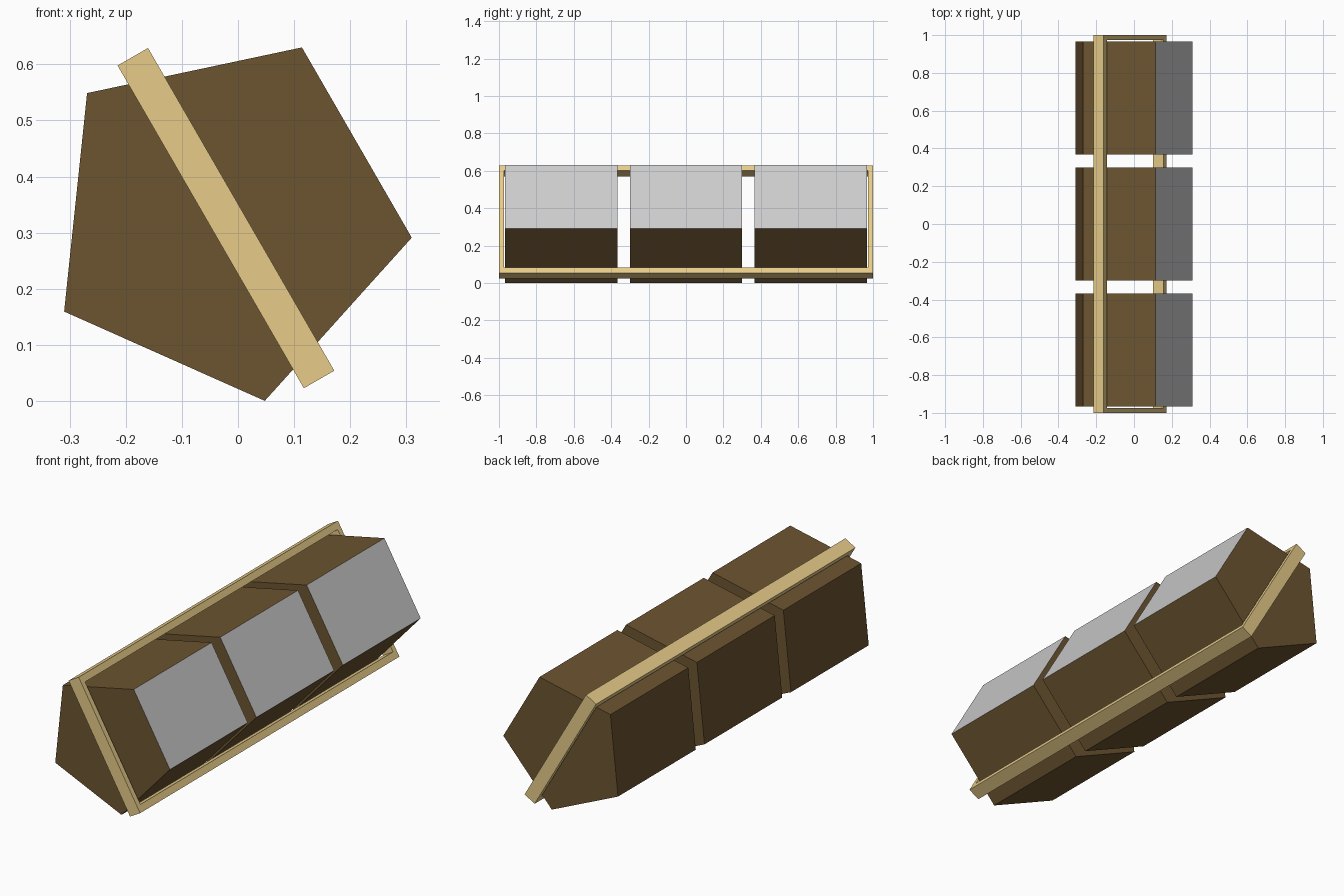
import bpy, bmesh
from math import radians, cos, sin
from mathutils import Matrix

if "Cube" in bpy.data.objects:
    bpy.data.objects.remove(bpy.data.objects["Cube"])

# The whole unit leans back 30 degrees around the block axis
TILT = Matrix.Translation((-0.0215, 0, 0.326)) @ Matrix.Rotation(radians(-30), 4, 'Y')
R = 0.333


def material(name, rgb):
    m = bpy.data.materials.new(name)
    m.diffuse_color = (*rgb, 1)
    m.use_nodes = True
    m.node_tree.nodes["Principled BSDF"].inputs["Base Color"].default_value = m.diffuse_color
    return m


gold = material("light_wood", (0.80, 0.60, 0.25))
brown = material("dark_wood", (0.15, 0.09, 0.03))
grey = material("pale_face", (0.6, 0.6, 0.6))


def finish(name, bm, mats):
    bmesh.ops.recalc_face_normals(bm, faces=bm.faces)
    bm.transform(TILT)
    me = bpy.data.meshes.new(name)
    bm.to_mesh(me)
    bm.free()
    for m in mats:
        me.materials.append(m)
    ob = bpy.data.objects.new(name, me)
    bpy.context.collection.objects.link(ob)


def extrude_profile(bm, pts, depth):
    face = bm.faces.new([bm.verts.new(p) for p in pts])
    ext = bmesh.ops.extrude_face_region(bm, geom=[face])
    verts = [v for v in ext["geom"] if isinstance(v, bmesh.types.BMVert)]
    bmesh.ops.translate(bm, verts=verts, vec=depth)


# Three five-sided blocks, each with one pale face
for i, y in enumerate((-0.967, -0.3, 0.367)):
    bm = bmesh.new()
    angles = [radians(36 + 72 * k) for k in range(5)]
    extrude_profile(bm, [(R * cos(a), y, R * sin(a)) for a in angles], (0, 0.6, 0))
    for f in bm.faces:
        c = f.calc_center_median()
        f.material_index = int(c.x > 0.2)
    finish(f"block_{i + 1}", bm, [brown, grey])

# Rectangular frame around the blocks: bridged outer and inner loops
H, T, RAIL, END = 0.332, 0.0313, 0.033, 0.026
bm = bmesh.new()
signs = ((-1, -1), (1, -1), (1, 1), (-1, 1))
outer = [bm.verts.new((-T, sy, sz * H)) for sy, sz in signs]
inner = [bm.verts.new((-T, sy * (1 - END), sz * (H - RAIL))) for sy, sz in signs]
ring = [bm.faces.new((outer[k], outer[(k + 1) % 4], inner[(k + 1) % 4], inner[k]))
        for k in range(4)]
ext = bmesh.ops.extrude_face_region(bm, geom=ring)
bmesh.ops.translate(bm, vec=(2 * T, 0, 0),
                    verts=[v for v in ext["geom"] if isinstance(v, bmesh.types.BMVert)])
finish("frame", bm, [gold])
